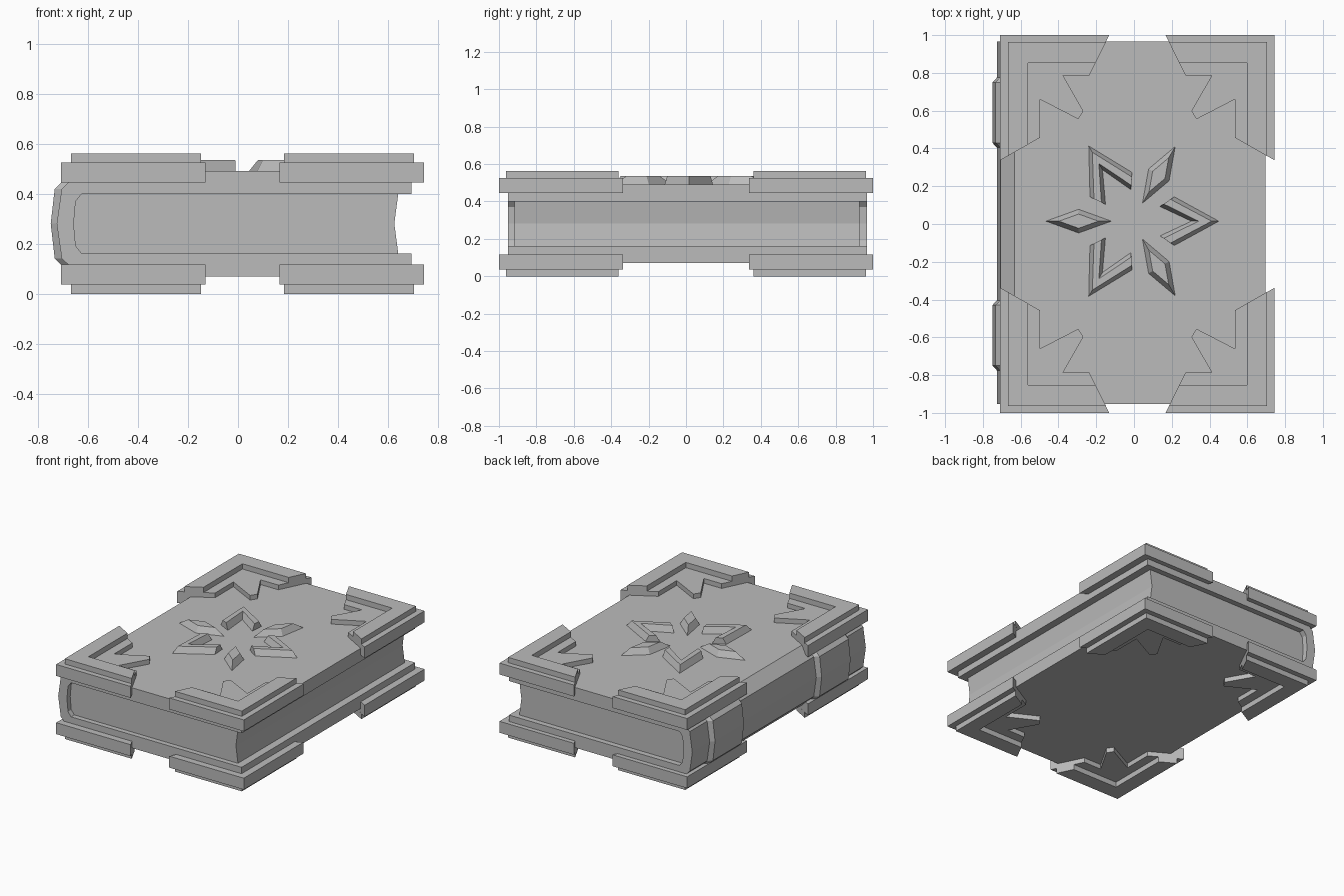
import bpy
import bmesh
import math

if "Cube" in bpy.data.objects:
    bpy.data.objects.remove(bpy.data.objects["Cube"], do_unlink=True)

grey = bpy.data.materials.new("plain grey")
grey.use_nodes = True
colour = (0.5, 0.5, 0.5, 1)
grey.diffuse_color = colour
grey.node_tree.nodes["Principled BSDF"].inputs["Base Color"].default_value = colour

MID_Z = 0.281   # height of the mirror plane between the covers


def loft(name, sections):
    """Solid through matching rings of points, capped at both ends."""
    bm = bmesh.new()
    rings = [[bm.verts.new(p) for p in ring] for ring in sections]
    n = len(rings[0])
    for low, high in zip(rings, rings[1:]):
        for i in range(n):
            j = (i + 1) % n
            bm.faces.new((low[i], low[j], high[j], high[i]))
    bm.faces.new(rings[0])
    bm.faces.new(rings[-1])
    bmesh.ops.recalc_face_normals(bm, faces=bm.faces[:])
    mesh = bpy.data.meshes.new(name)
    bm.to_mesh(mesh)
    bm.free()
    mesh.materials.append(grey)
    obj = bpy.data.objects.new(name, mesh)
    bpy.context.collection.objects.link(obj)
    return obj


def at_y(profile, y):
    return [(x, y, z) for x, z in profile]


def at_z(outline, z):
    return [(x, y, z) for x, y in outline]


def mirrored(half):
    """Complete a profile, given from the top down to the mid height."""
    return half + [(x, 2 * MID_Z - z) for x, z in reversed(half) if z > MID_Z]


# Cover: boards and rounded spine in one bent strip
outer = mirrored([(0.695, 0.492), (-0.632, 0.492), (-0.706, 0.42), (-0.726, MID_Z)])
inner = mirrored([(0.695, 0.4), (-0.626, 0.4), (-0.65, 0.37), (-0.658, MID_Z)])
cover = outer + inner[::-1]
loft("cover", [at_y(cover, -0.953), at_y(cover, 0.967)])

# Pages with a hollow fore edge
pages = mirrored([(0.642, 0.403), (0.626, MID_Z)]) \
    + mirrored([(-0.626, 0.403), (-0.655, 0.37), (-0.665, MID_Z)])[::-1]
loft("pages", [at_y(pages, -0.917), at_y(pages, 0.928)])

# Spine bands with sloping ends
band_back = mirrored([(-0.64, 0.46), (-0.68, 0.4), (-0.69, MID_Z)])[::-1]
band_base = mirrored([(-0.65, 0.474), (-0.706, 0.42), (-0.726, MID_Z)]) + band_back
band_top = mirrored([(-0.66, 0.494), (-0.734, 0.42), (-0.75, MID_Z)]) + band_back
for name, start in (("back_spine_band", 0.405), ("front_spine_band", -0.775)):
    loft(name, [at_y(band_base, start), at_y(band_top, start + 0.025),
                at_y(band_top, start + 0.345), at_y(band_base, start + 0.37)])

# Corner guards: pointed plate with a raised L rim, on all eight corners
CENTRE_X = 0.018
plate = [(0.727, 1), (0.149, 1), (0.255, 0.785), (0.393, 0.785), (0.286, 0.598),
         (0.313, 0.555), (0.516, 0.66), (0.516, 0.457), (0.727, 0.337)]
rim = [(0.686, 0.963), (0.167, 0.963), (0.222, 0.852), (0.58, 0.852),
       (0.58, 0.42), (0.686, 0.36)]
for sx, side in ((1, "left"), (-1, "right")):
    for sy, end in ((1, "back"), (-1, "front")):
        for sz, level in ((1, "top"), (-1, "bottom")):
            for part, shape, z0, z1 in (("plate", plate, 0.164, 0.244),
                                        ("rim", rim, 0.24, 0.281)):
                pts = [(CENTRE_X + sx * x, sy * y) for x, y in shape]
                loft(f"{level}_{end}_{side}_corner_{part}",
                     [at_z(pts, MID_Z + sz * z0), at_z(pts, MID_Z + sz * z1)])

# Star ornament: alternating tapered chevrons and diamonds
chevron_base = [(0.463, 0), (0.225, 0.13), (0.145, 0.077),
                (0.31, 0), (0.145, -0.077), (0.225, -0.13)]
chevron_top = [(0.421, 0), (0.203, 0.116), (0.167, 0.091),
               (0.352, 0), (0.167, -0.091), (0.203, -0.116)]
diamond_base = [(0.463, 0), (0.283, 0.065), (0.103, 0), (0.283, -0.065)]
diamond_top = [(0.283 + (x - 0.283) * 0.58, y * 0.58) for x, y in diamond_base]


def turned(outline, angle):
    c, s = math.cos(angle), math.sin(angle)
    return [(x * c - y * s - 0.01, x * s + y * c + 0.015) for x, y in outline]


for i in range(6):
    angle = i * math.pi / 3
    if i % 2 == 0:
        name, base, top = "star_chevron", chevron_base, chevron_top
    else:
        name, base, top = "star_diamond", diamond_base, diamond_top
    loft(f"{name}_{i // 2 + 1}", [at_z(turned(base, angle), 0.488),
                                  at_z(turned(top, angle), 0.535)])
